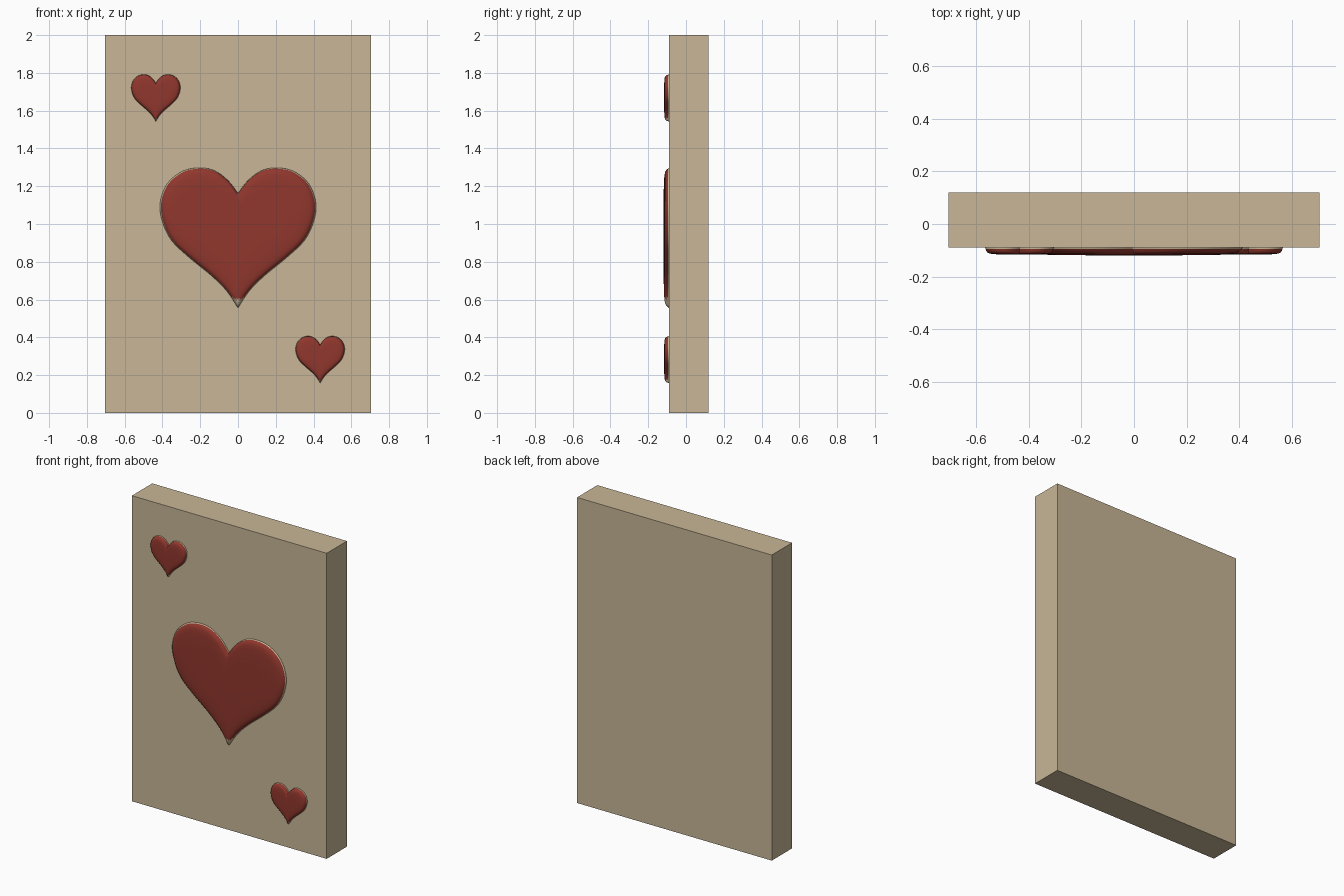
import bpy
import bmesh
from mathutils import Vector
from mathutils.geometry import interpolate_bezier

cube = bpy.data.objects.get("Cube")
if cube:
    bpy.data.objects.remove(cube, do_unlink=True)


def material(name, rgb):
    mat = bpy.data.materials.new(name)
    mat.use_nodes = True
    colour = (*rgb, 1)
    mat.diffuse_color = colour
    mat.node_tree.nodes["Principled BSDF"].inputs["Base Color"].default_value = colour
    return mat


TAN = material("card tan", (0.58, 0.47, 0.31))
RED = material("heart red", (0.28, 0.038, 0.026))
FRONT, BACK = -0.09, 0.12


def finish(name, bm, mats):
    mesh = bpy.data.meshes.new(name)
    bmesh.ops.recalc_face_normals(bm, faces=bm.faces)
    bm.to_mesh(mesh)
    bm.free()
    for mat in mats:
        mesh.materials.append(mat)
    obj = bpy.data.objects.new(name, mesh)
    bpy.context.collection.objects.link(obj)
    return obj


# Card slab
bm = bmesh.new()
bmesh.ops.create_cube(bm, size=1)
bmesh.ops.scale(bm, vec=(1.41, BACK - FRONT, 2), verts=bm.verts)
bmesh.ops.translate(bm, vec=(0, (BACK + FRONT) / 2, 1), verts=bm.verts)
finish("card", bm, [TAN])

# Right half of the heart outline, from notch to tip, around the heart's middle
HALF = [Vector(p) for p in (
    (0, 0.21), (0.05, 0.275), (0.12, 0.327), (0.2, 0.343), (0.29, 0.325),
    (0.37, 0.26), (0.407, 0.16), (0.395, 0.06), (0.345, -0.04),
    (0.25, -0.13), (0.14, -0.22), (0.06, -0.3), (0, -0.39))]


def heart_outline():
    """Smooth the half outline and mirror it into a closed loop."""
    pts = [HALF[0]] + HALF + [HALF[-1]]
    half = []
    for a, b, c, d in zip(pts, pts[1:], pts[2:], pts[3:]):
        half += interpolate_bezier(b, b + (c - a) / 6, c - (d - b) / 6, c, 6)[:-1]
    half = [Vector(p[:2]) for p in half] + [HALF[-1]]
    return half + [Vector((-p.x, p.y)) for p in reversed(half[1:-1])]


# Dome rings: outline scale and share of full height
RINGS = [(1.02, -0.1), (1, 0.2), (0.98, 0.5), (0.95, 0.7), (0.9, 0.83),
         (0.8, 0.93), (0.6, 0.98), (0.3, 1)]


def heart(name, x, z, sx, sz, depth):
    bm = bmesh.new()
    outline = heart_outline()
    count = len(outline)
    rings = [[bm.verts.new((x + p.x * s * sx, FRONT - h * depth, z + p.y * s * sz))
              for p in outline] for s, h in RINGS]
    for k, (low, high) in enumerate(zip(rings, rings[1:])):
        for i in range(count):
            j = (i + 1) % count
            face = bm.faces.new((low[i], low[j], high[j], high[i]))
            # Plain skirt and tip, red body
            height = (face.calc_center_median().z - z) / sz
            face.material_index = 0 if k == 0 or height < -0.345 else 1
    centre = bm.verts.new((x, FRONT - depth, z))
    for i in range(count):
        bm.faces.new((rings[-1][i], rings[-1][(i + 1) % count], centre)).material_index = 1
    # Closed back, hidden inside the card
    bm.faces.new(rings[0])
    obj = finish(name, bm, [TAN, RED])
    for poly in obj.data.polygons:
        poly.use_smooth = True


heart("centre_heart", 0, 0.95, 1, 1, 0.029)
heart("upper_right_heart", -0.435, 1.675, 0.315, 0.335, 0.026)
heart("lower_left_heart", 0.435, 0.29, 0.315, 0.335, 0.026)
